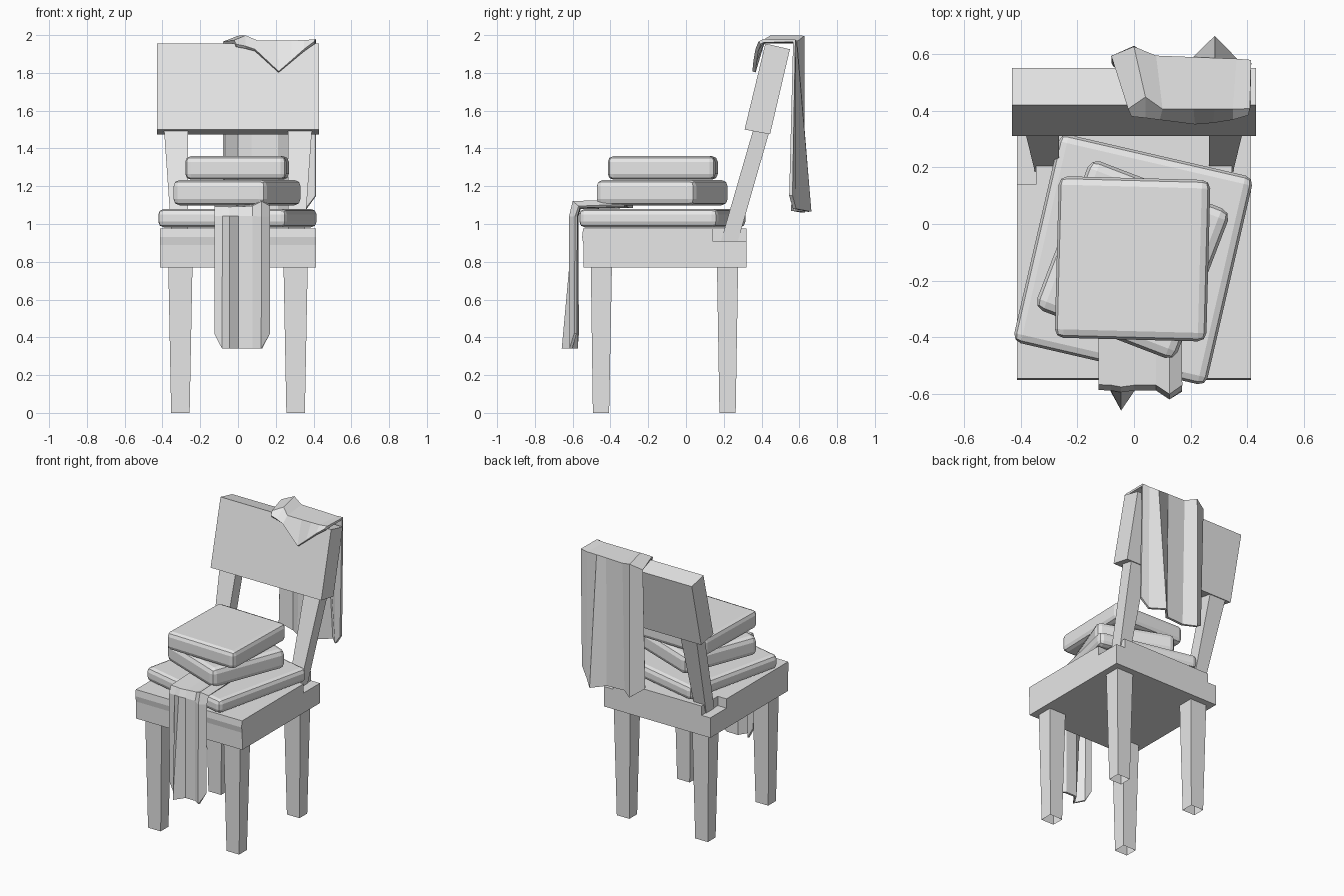
import bpy, bmesh, math
from mathutils import Matrix

if "Cube" in bpy.data.objects:
    bpy.data.objects.remove(bpy.data.objects["Cube"])

grey = bpy.data.materials.new("plain_grey")
grey.diffuse_color = (0.8, 0.8, 0.8, 1)
grey.use_nodes = True
grey.node_tree.nodes["Principled BSDF"].inputs["Base Color"].default_value = grey.diffuse_color


def finish(name, bm):
    """Turn a bmesh into a named flat-shaded object."""
    bmesh.ops.recalc_face_normals(bm, faces=bm.faces)
    me = bpy.data.meshes.new(name)
    bm.to_mesh(me)
    bm.free()
    me.materials.append(grey)
    ob = bpy.data.objects.new(name, me)
    bpy.context.collection.objects.link(ob)
    return ob


def loft(name, rings, caps=(True, True)):
    """Bridge rings of equal point count, with optional end caps."""
    bm = bmesh.new()
    vs = [[bm.verts.new(p) for p in ring] for ring in rings]
    n = len(rings[0])
    for a, b in zip(vs, vs[1:]):
        for i in range(n):
            j = (i + 1) % n
            bm.faces.new((a[i], a[j], b[j], b[i]))
    for use, ring in zip(caps, (vs[0], vs[-1])):
        if use:
            bm.faces.new(ring)
    return finish(name, bm)


def rect(x0, x1, y0, y1, z):
    return [(x0, y0, z), (x1, y0, z), (x1, y1, z), (x0, y1, z)]


def extrude_x(name, profile, x0, x1):
    """Extrude a side profile of (y, z) points along x."""
    return loft(name, [[(x, y, z) for y, z in profile] for x in (x0, x1)])


def cushion(name, size, centre, turn, bevel):
    bm = bmesh.new()
    bmesh.ops.create_cube(bm, size=1)
    bmesh.ops.scale(bm, vec=size, verts=bm.verts)
    bmesh.ops.bevel(bm, geom=list(bm.edges), offset=bevel, segments=2,
                    profile=0.5, affect='EDGES')
    bm.transform(Matrix.Translation(centre) @ Matrix.Rotation(math.radians(turn), 4, 'Z'))
    return finish(name, bm)


def cloth(name, rows, thickness):
    """Sheet through rows of points, given thickness."""
    bm = bmesh.new()
    vs = [[bm.verts.new(p) for p in row] for row in rows]
    for a, b in zip(vs, vs[1:]):
        for i in range(len(a) - 1):
            bm.faces.new((a[i], a[i + 1], b[i + 1], b[i]))
    ob = finish(name, bm)
    mod = ob.modifiers.new("thickness", 'SOLIDIFY')
    mod.thickness = thickness
    mod.offset = 0
    return ob


# Seat, with its two rear corners cut down for the back posts
seat = extrude_x("seat", [(-0.542, 0.77), (0.32, 0.77), (0.32, 0.975), (-0.545, 0.975),
                          (-0.55, 0.93), (-0.543, 0.89)], -0.413, 0.413)
for side, label in ((-1, "left"), (1, "right")):
    xs = sorted((side * 0.345, side * 0.5))
    cutter = loft("notch_cutter_" + label,
                  [rect(*xs, 0.14, 0.4, z) for z in (0.91, 1.1)])
    cutter.hide_render = True
    cutter.hide_viewport = True
    mod = seat.modifiers.new("notch_" + label, 'BOOLEAN')
    mod.object = cutter
    mod.operation = 'DIFFERENCE'
    mod.solver = 'EXACT'

    # Tapered legs, open at the foot
    for part, ya, yb in (("front_leg_", -0.45, -0.448), ("back_leg_", 0.22, 0.22)):
        c = side * 0.305
        loft(part + label,
             [rect(c - 0.049, c + 0.049, ya - 0.043, ya + 0.043, 0),
              rect(c - 0.064, c + 0.064, yb - 0.056, yb + 0.056, 0.78)], (False, True))

    # Leaning back posts, wider towards the top
    rings = []
    for outer, y0, y1, z in ((0.35, 0.185, 0.275, 0.91), (0.393, 0.362, 0.45, 1.52)):
        xs = sorted((side * 0.265, side * outer))
        rings.append(rect(*xs, y0, y1, z))
    loft("back_post_" + label, rings)

# Leaning back panel
extrude_x("back_panel", [(0.31, 1.5), (0.445, 1.475), (0.55, 1.925), (0.42, 1.955)],
          -0.43, 0.43)

# Stack of turned cushions
cushion("bottom_cushion", (0.70, 0.755, 0.097), (-0.003, -0.125, 1.031), -13, 0.03)
cushion("middle_cushion", (0.53, 0.565, 0.135), (-0.005, -0.126, 1.166), -21, 0.035)
cushion("top_cushion", (0.535, 0.57, 0.125), (-0.005, -0.123, 1.297), -1.5, 0.03)

# Cloth hanging over the front, pinned between the cushions
xs = (-0.125, -0.08, -0.045, 0.0, 0.08, 0.125, 0.165)
tops = (1.085, 1.085, 1.085, 1.085, 1.09, 1.115, 1.09)
fold = (-0.572, -0.574, -0.58, -0.574, -0.574, -0.605, -0.575)
hem = (-0.575, -0.58, -0.65, -0.58, -0.58, -0.61, -0.585)
ends = (0.42, 0.34, 0.34, 0.34, 0.34, 0.34, 0.42)
cloth("front_cloth", [
    [(x, -0.30 - 0.15 * x, z + 0.008) for x, z in zip(xs, tops)],
    [(x, y + 0.01, z) for x, y, z in zip(xs, fold, tops)],
    [(x, y - 0.006, 1.04) for x, y in zip(xs, fold)],
    list(zip(xs, hem, ends))], 0.016)

# Cloth draped over the back panel: front flap, top, hanging part
xs = (-0.075, 0.0, 0.075, 0.21, 0.285, 0.36, 0.412)
cloth("back_cloth", [
    [(-0.01, 0.385, 1.945), (0.04, 0.38, 1.935), (0.09, 0.375, 1.92), (0.215, 0.36, 1.805),
     (0.28, 0.365, 1.86), (0.35, 0.375, 1.92), (0.405, 0.39, 1.96)],
    [(-0.02, 0.41, 1.965), (0.04, 0.45, 1.99), (0.10, 0.41, 1.965), (0.21, 0.41, 1.965),
     (0.285, 0.41, 1.965), (0.35, 0.41, 1.965), (0.41, 0.41, 1.97)],
    list(zip(xs, (0.588, 0.62, 0.588, 0.583, 0.58, 0.577, 0.573),
             (1.96, 1.99, 1.965, 1.965, 1.965, 1.965, 1.97))),
    list(zip(xs, (0.56, 0.62, 0.565, 0.575, 0.655, 0.575, 0.555),
             (1.12, 1.06, 1.07, 1.07, 1.065, 1.08, 1.15)))], 0.018)
